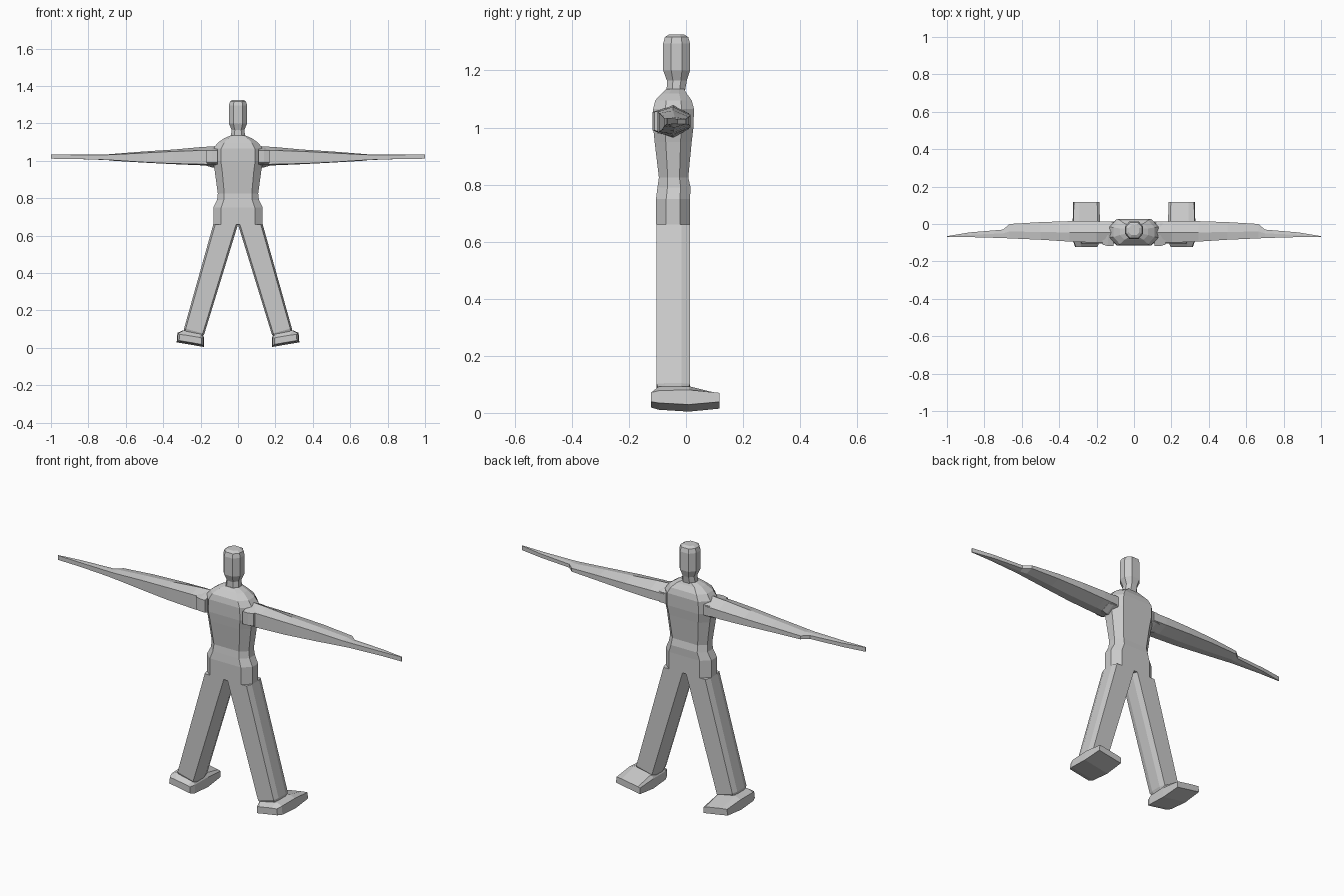
import bpy, bmesh

grey = bpy.data.materials.new("plain grey")
grey.diffuse_color = (0.6, 0.6, 0.6, 1)


def loft(name, rings):
    """Skin a list of equally sized point rings and cap both ends."""
    bm = bmesh.new()
    vs = [[bm.verts.new(p) for p in ring] for ring in rings]
    n = len(vs[0])
    for a, b in zip(vs, vs[1:]):
        for i in range(n):
            j = (i + 1) % n
            bm.faces.new((a[i], a[j], b[j], b[i]))
    bm.faces.new(vs[0])
    bm.faces.new(vs[-1])
    bmesh.ops.recalc_face_normals(bm, faces=bm.faces)
    me = bpy.data.meshes.new(name)
    bm.to_mesh(me)
    bm.free()
    me.materials.append(grey)
    ob = bpy.data.objects.new(name, me)
    bpy.context.collection.objects.link(ob)
    return ob


def octagon(x0, x1, y0, y1, z, cx=0.25, cy=0.3):
    """Chamfered rectangle at height z; z may be a function of x."""
    dx, dy = (x1 - x0) * cx, (y1 - y0) * cy
    pts = [(x0 + dx, y0), (x1 - dx, y0), (x1, y0 + dy), (x1, y1 - dy),
           (x1 - dx, y1), (x0 + dx, y1), (x0, y1 - dy), (x0, y0 + dy)]
    return [(x, y, z(x) if callable(z) else z) for x, y in pts]


# torso: height, half width, front y, back y
torso = [(0.66, 0.132, -0.105, 0.014), (0.75, 0.132, -0.105, 0.014),
         (0.79, 0.112, -0.10, 0.016), (0.825, 0.108, -0.095, 0.008),
         (0.95, 0.125, -0.11, 0.02), (1.0, 0.135, -0.115, 0.026),
         (1.065, 0.132, -0.115, 0.028), (1.095, 0.11, -0.108, 0.02),
         (1.12, 0.075, -0.085, 0.002), (1.135, 0.04, -0.07, -0.006)]
loft("torso", [octagon(-w, w, a, b, z, 0.16) for z, w, a, b in torso])

# neck and head
head = [(1.115, 0.04, -0.068, -0.006), (1.165, 0.034, -0.067, 0.003),
        (1.20, 0.049, -0.08, 0.014), (1.295, 0.049, -0.08, 0.014),
        (1.317, 0.043, -0.074, 0.008), (1.326, 0.028, -0.06, -0.006)]
loft("head", [octagon(-w, w, a, b, z) for z, w, a, b in head])

# arm: x, front y, ridge y, back y, front top z, ridge z, back top z,
# back bottom z, keel z, front bottom z
arm = [(0.12, -0.10, -0.045, 0.012, 1.055, 1.078, 1.045, 1.00, 0.972, 0.98),
       (0.20, -0.10, -0.045, 0.015, 1.055, 1.073, 1.045, 1.00, 0.976, 0.982),
       (0.345, -0.094, -0.045, 0.015, 1.05, 1.06, 1.042, 1.005, 0.982, 0.985),
       (0.50, -0.084, -0.043, 0.01, 1.042, 1.05, 1.038, 1.01, 0.99, 0.992),
       (0.665, -0.077, -0.04, 0.0, 1.033, 1.037, 1.03, 1.012, 1.0, 1.003),
       (0.70, -0.075, -0.05, -0.03, 1.032, 1.034, 1.03, 1.012, 1.004, 1.005),
       (0.88, -0.07, -0.058, -0.045, 1.032, 1.033, 1.032, 1.012, 1.01, 1.01),
       (1.0, -0.069, -0.067, -0.065, 1.034, 1.034, 1.034, 1.011, 1.011, 1.011)]

# foot, lofted heel to toe: y, outer x, inner x, height offset of the sole,
# height of the side wall, height of the instep
foot = [(-0.122, 0.315, 0.195, 0.012, 0.045, 0.047),
        (-0.095, 0.325, 0.185, 0.006, 0.05, 0.07),
        (0.01, 0.328, 0.182, 0.0, 0.052, 0.07),
        (0.118, 0.325, 0.185, 0.010, 0.042, 0.044)]


def sole(x):
    """Height of the tilted sole plane."""
    return 0.005 + (x - 0.185) * 0.17


for s, side in ((1, "right"), (-1, "left")):
    loft(side + "_arm", [
        [(s * x, f, ft), (s * x, r, rt), (s * x, b, bt),
         (s * x, b, bb), (s * x, r, k), (s * x, f, fb)]
        for x, f, r, b, ft, rt, bt, bb, k, fb in arm])

    # shoulder block between chest and arm
    loft(side + "_shoulder", [
        [(s * x, -0.118 + d, 1.055), (s * x, -0.045, 1.075 - d),
         (s * x, 0.01 - d, 1.05), (s * x, 0.01 - d, 0.995),
         (s * x, -0.045, 0.965 + d), (s * x, -0.118 + d, 0.99)]
        for x, d in ((0.11, 0.0), (0.14, 0.0), (0.168, 0.008))])

    # splayed leg with a tilted ankle cut
    rings = [octagon(0.0, 0.132, -0.103, 0.014, 0.66, 0.08, 0.25),
             octagon(0.18, 0.288, -0.103, 0.014,
                     lambda x: 0.075 + (x - 0.18) * 0.27, 0.08, 0.25),
             octagon(0.19, 0.288, -0.094, 0.005,
                     lambda x: 0.055 + (x - 0.18) * 0.25, 0.08, 0.25)]
    loft(side + "_leg", [[(s * x, y, z) for x, y, z in r] for r in rings])

    rings = []
    for y, xo, xi, lift, wall, top in foot:
        prof = [(xi, lift), (xo, lift), (xo - 0.004, wall),
                (xo - 0.035, top), (xi + 0.012, top), (xi, wall)]
        rings.append([(s * x, y, sole(x) + h) for x, h in prof])
    loft(side + "_foot", rings)
